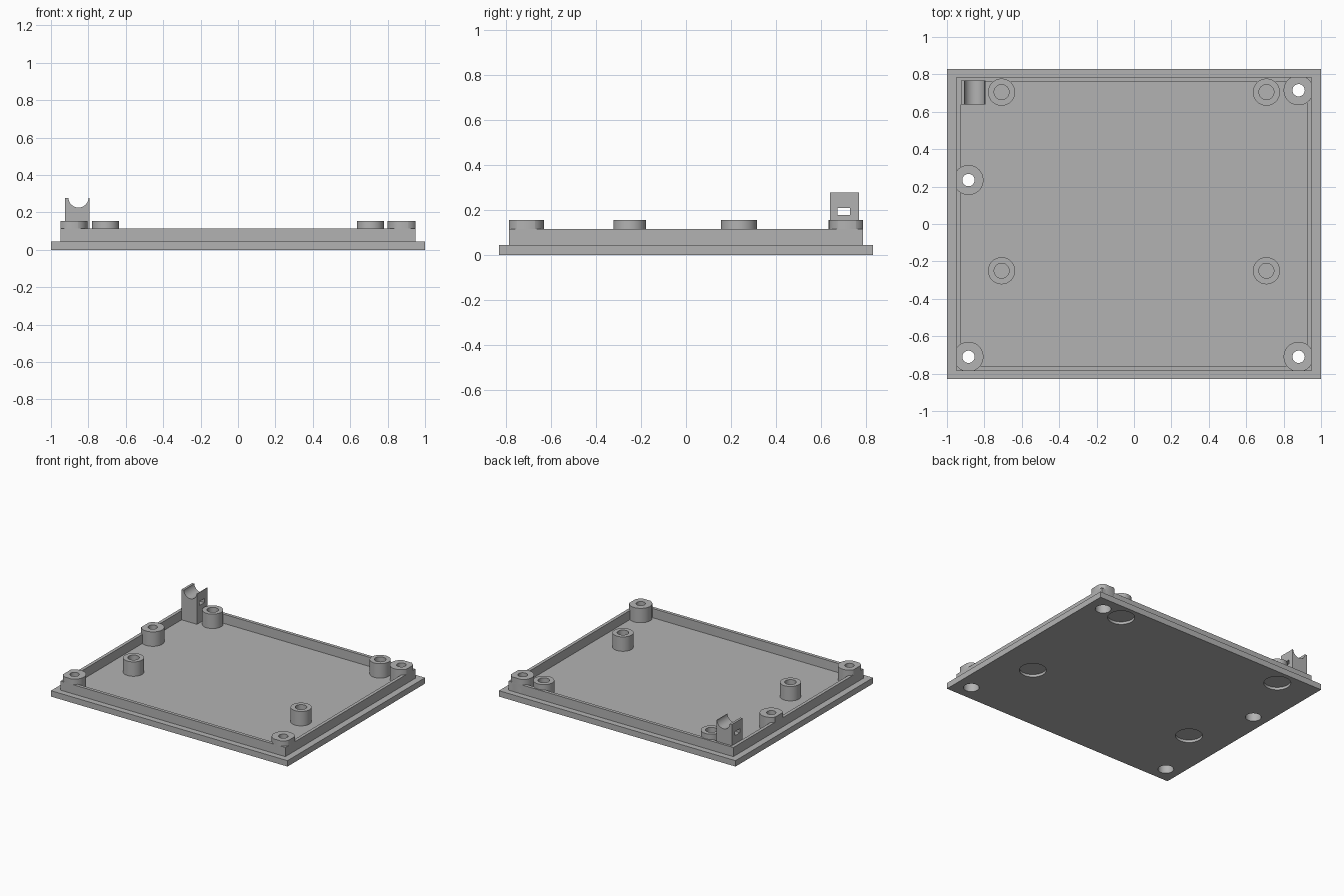
import bpy
from math import pi

old = bpy.data.objects.get("Cube")
if old:
    bpy.data.objects.remove(old, do_unlink=True)

COLOUR = (0.45, 0.45, 0.45, 1)
grey = bpy.data.materials.new("plain grey")
grey.use_nodes = True
grey.diffuse_color = COLOUR
grey.node_tree.nodes["Principled BSDF"].inputs["Base Color"].default_value = COLOUR

FLOOR, RIM_TOP, POST_TOP = 0.045, 0.115, 0.155
RIM_X, RIM_Y, RIM_WALL = 0.95, 0.785, 0.025


def finish(name):
    ob = bpy.context.object
    ob.name = name
    ob.data.materials.append(grey)
    bpy.ops.object.transform_apply(location=True, rotation=True, scale=True)
    return ob


def box(name, x0, x1, y0, y1, z0, z1):
    bpy.ops.mesh.primitive_cube_add(
        size=1, location=((x0 + x1) / 2, (y0 + y1) / 2, (z0 + z1) / 2))
    bpy.context.object.scale = (x1 - x0, y1 - y0, z1 - z0)
    return finish(name)


def cylinder(name, x, y, radius, z0, z1):
    bpy.ops.mesh.primitive_cylinder_add(
        vertices=48, radius=radius, depth=z1 - z0, location=(x, y, (z0 + z1) / 2))
    return finish(name)


def combine(ob, tool, operation="DIFFERENCE"):
    """Apply a boolean with a tool and throw the tool away."""
    mod = ob.modifiers.new("cut", "BOOLEAN")
    mod.operation, mod.solver, mod.object = operation, "EXACT", tool
    bpy.context.view_layer.objects.active = ob
    bpy.ops.object.modifier_apply(modifier=mod.name)
    bpy.data.objects.remove(tool, do_unlink=True)


# base plate and raised rim
plate = box("base_plate", -1, 1, -0.83, 0.83, 0, FLOOR)
rim = box("rim_wall", -RIM_X, RIM_X, -RIM_Y, RIM_Y, FLOOR, RIM_TOP)
ix, iy = RIM_X - RIM_WALL, RIM_Y - RIM_WALL
combine(rim, box("cutter", -ix, ix, -iy, iy, 0, 1))
parts = [plate, rim]

# screw bosses, trimmed flush with the rim, bored through and counterbored below
for i, (x, y) in enumerate([(0.88, 0.715), (0.88, -0.71), (-0.885, 0.235), (-0.885, -0.71)]):
    boss = cylinder(f"screw_boss_{i + 1}", x, y, 0.08, FLOOR, POST_TOP)
    combine(boss, box("trim", -RIM_X, RIM_X, -RIM_Y, RIM_Y, 0, 1), "INTERSECT")
    combine(boss, cylinder("bore", x, y, 0.033, -0.1, 0.3))
    for part in (boss, plate, rim):
        combine(part, cylinder("counterbore", x, y, 0.055, -0.1, 0.105))
    parts.append(boss)

# support posts with blind holes, and shallow foot recesses underneath
for i, (x, y) in enumerate([(sx * 0.708, py) for sx in (-1, 1) for py in (0.705, -0.25)]):
    post = cylinder(f"support_post_{i + 1}", x, y, 0.0725, FLOOR, POST_TOP)
    combine(post, cylinder("blind_hole", x, y, 0.04, 0.06, 0.3))
    combine(plate, cylinder("foot_recess", x, y, 0.094, -0.1, 0.02))
    parts.append(post)

# cable holder with a round cradle along y and a tie slot along x
holder = box("cable_holder", -0.925, -0.795, 0.64, 0.768, FLOOR, 0.277)
bpy.ops.mesh.primitive_cylinder_add(vertices=48, radius=0.054, depth=0.4,
                                    location=(-0.853, 0.7, 0.28), rotation=(pi / 2, 0, 0))
combine(holder, finish("cradle"))
combine(holder, box("tie_slot", -1.1, -0.6, 0.672, 0.728, 0.178, 0.209))
parts.append(holder)

# smooth round walls, sharp edges
bpy.ops.object.select_all(action="DESELECT")
for ob in parts:
    ob.select_set(True)
bpy.context.view_layer.objects.active = plate
bpy.ops.object.shade_smooth_by_angle(angle=pi / 6)
